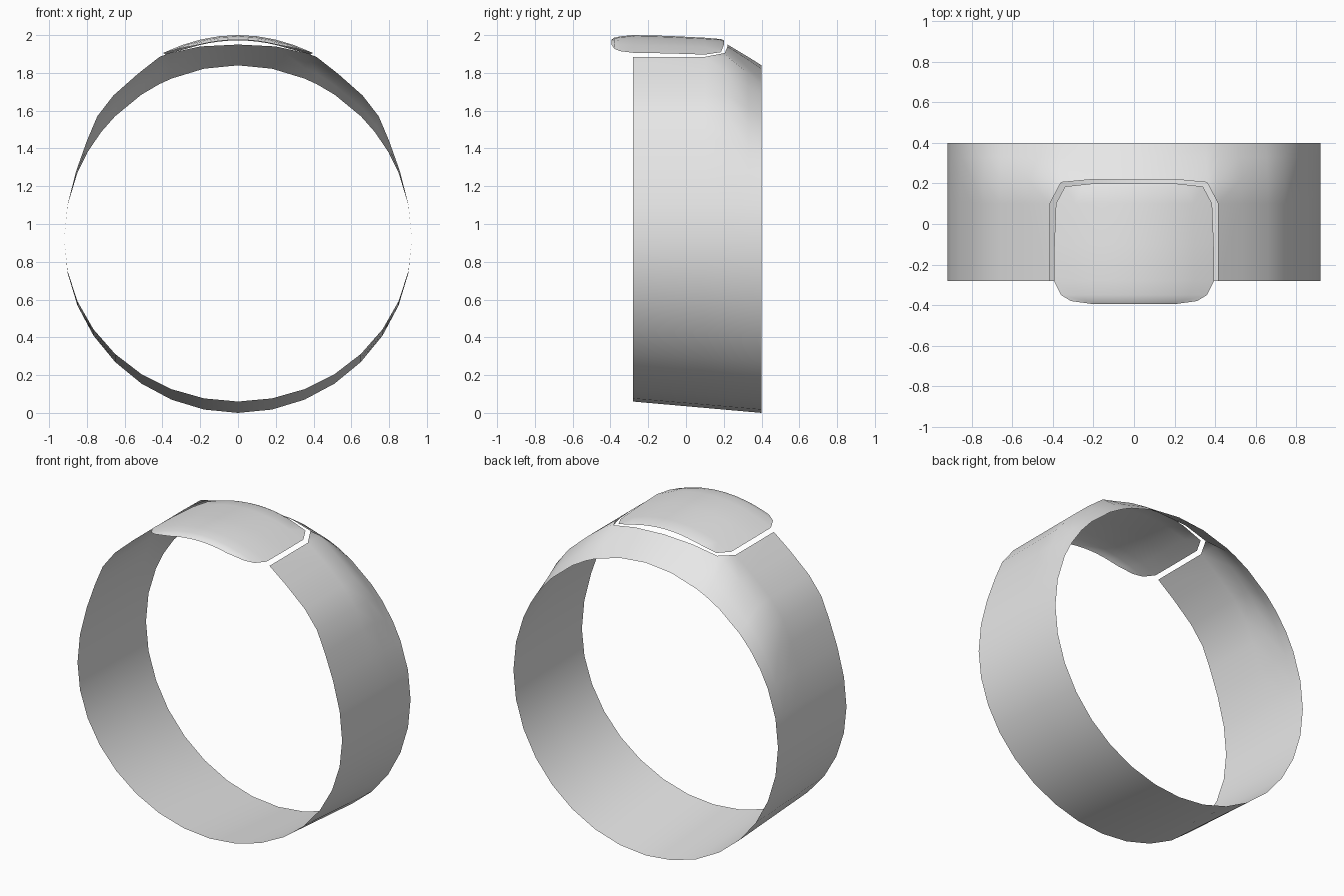
import bpy
import math

cube = bpy.data.objects.get("Cube")
if cube:
    bpy.data.objects.remove(cube, do_unlink=True)

grey = bpy.data.materials.new("plain_grey")
grey.use_nodes = True
colour = (0.8, 0.8, 0.8, 1)
grey.diffuse_color = colour
grey.node_tree.nodes["Principled BSDF"].inputs["Base Color"].default_value = colour


def mirrored_sheet(name, rows):
    """Skin a grid of points (None = hole) and mirror it across x."""
    verts, faces, index = [], [], {}
    for r, row in enumerate(rows):
        for c, point in enumerate(row):
            if point is not None:
                index[r, c] = len(verts)
                verts.append(point)
    for r in range(len(rows) - 1):
        for c in range(len(rows[0]) - 1):
            corners = [(r, c), (r, c + 1), (r + 1, c + 1), (r + 1, c)]
            face = [index[k] for k in corners if k in index]
            if len(face) > 2:
                faces.append(face)
    mesh = bpy.data.meshes.new(name)
    mesh.from_pydata(verts, [], faces)
    mesh.materials.append(grey)
    mesh.shade_smooth()
    obj = bpy.data.objects.new(name, mesh)
    bpy.context.collection.objects.link(obj)
    mirror = obj.modifiers.new("mirror", 'MIRROR')
    mirror.use_clip = True
    mirror.merge_threshold = 0.002
    return obj


# Band: raised shoulder outline on top, slightly flattened ellipse below
RADIUS = 0.92
shoulder = [(0, 1.95), (0.2, 1.94), (0.36, 1.905), (0.415, 1.885), (0.53, 1.795),
            (0.66, 1.68), (0.745, 1.57), (0.80, 1.44), (0.857, 1.28), (0.903, 1.10)]
angles = [0, 11.25, 22.5, 27, 33.75, 45, 52, 60, 67.5, 78.75]
angles += [90 + 11.25 * i for i in range(9)]
NOTCH = 3  # column where the notch edge runs

band_rows = []
for r, (y, top_blend) in enumerate([(-0.28, 0), (0.1, 0), (0.22, 0), (0.33, 0.6), (0.4, 1)]):
    row = []
    for c, degrees in enumerate(angles):
        if c < NOTCH and r < 2:
            row.append(None)
            continue
        a = math.radians(degrees)
        rim = (RADIUS * math.sin(a), RADIUS + RADIUS * math.cos(a))
        if c < len(shoulder):
            outer, blend = shoulder[c], top_blend
        else:
            outer = (rim[0], RADIUS + 0.86 * math.cos(a))
            blend = (y + 0.28) / 0.68
        x, z = (o + (b - o) * blend for o, b in zip(outer, rim))
        row.append((x, y - 0.015 if (r, c) == (2, 2) else y, z))
    band_rows.append(row)
mirrored_sheet("ring_band", band_rows)

# Top plate: crowned sheet with rounded front corners, (y, half width, crown height)
outline = [(-0.395, 0.2, 1.975), (-0.38, 0.31, 1.986), (-0.35, 0.36, 1.993),
           (-0.28, 0.395, 2.0), (-0.1, 0.393, 1.996), (0.1, 0.385, 1.986),
           (0.185, 0.34, 1.979), (0.2, 0.2, 1.972)]
plate_rows = []
for y, width, crown in outline:
    xs = [width * i / 4 for i in range(5)]
    plate_rows.append([(x, y, crown - 0.6 * x * x) for x in xs])
mirrored_sheet("top_plate", plate_rows)
